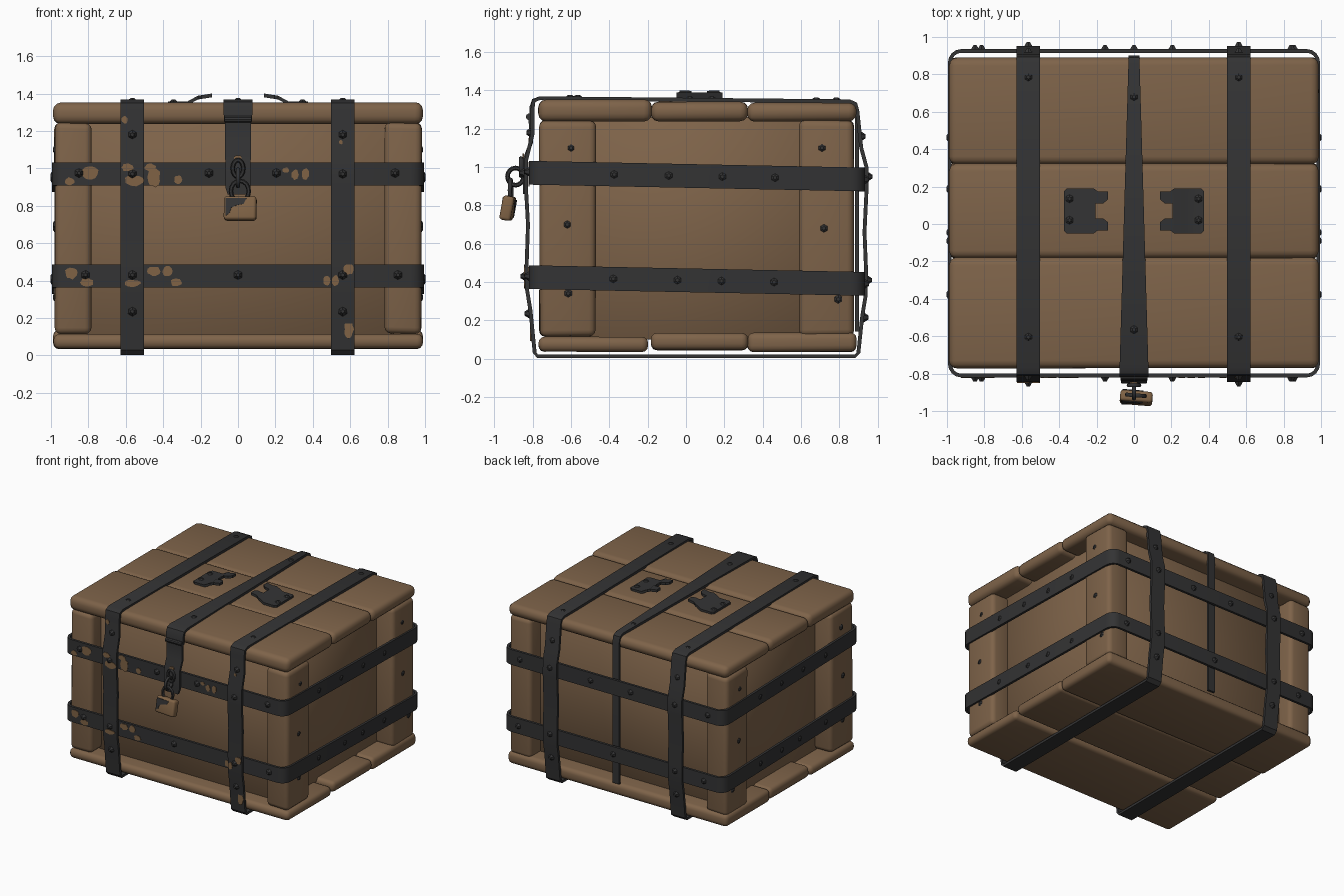
import bpy, bmesh, math, random
from mathutils import Vector, Matrix, Euler

if "Cube" in bpy.data.objects:
    bpy.data.objects.remove(bpy.data.objects["Cube"])

random.seed(4)

def material(name, rgb):
    m = bpy.data.materials.new(name)
    m.diffuse_color = (*rgb, 1)
    m.use_nodes = True
    m.node_tree.nodes["Principled BSDF"].inputs["Base Color"].default_value = m.diffuse_color
    return m

WOOD = material("brown wood", (0.209, 0.125, 0.067))
IRON = material("dark iron", (0.033, 0.033, 0.034))
RUST = material("rust", (0.215, 0.124, 0.06))

def finish(name, bm, mat, angle=35):
    bmesh.ops.recalc_face_normals(bm, faces=bm.faces)
    me = bpy.data.meshes.new(name)
    bm.to_mesh(me)
    bm.free()
    me.materials.append(mat)
    ob = bpy.data.objects.new(name, me)
    bpy.context.collection.objects.link(ob)
    bpy.ops.object.select_all(action='DESELECT')
    ob.select_set(True)
    bpy.context.view_layer.objects.active = ob
    bpy.ops.object.shade_smooth_by_angle(angle=math.radians(angle))
    return ob

def block(name, x, y, z, bevel, mat=WOOD, jitter=0.0, segs=3):
    """Bevelled box given by its (min, max) on each axis."""
    bm = bmesh.new()
    bmesh.ops.create_cube(bm, size=1)
    for v in bm.verts:
        v.co = Vector([(a + b) / 2 + c * (b - a) + random.uniform(-jitter, jitter)
                       for (a, b), c in zip((x, y, z), v.co)])
    bmesh.ops.bevel(bm, geom=bm.edges[:], offset=bevel, segments=segs, profile=0.5, affect='EDGES')
    return finish(name, bm, mat, 50)

def strap(name, path, widths, wdir, thick=0.02, closed=True):
    """Flat metal band along a path; wdir is the direction of its width."""
    bm = bmesh.new()
    pts, wdir, n = [Vector(p) for p in path], Vector(wdir), len(path)
    rings = []
    for i, p in enumerate(pts):
        a = pts[i - 1] if closed or i else p
        b = pts[(i + 1) % n] if closed or i < n - 1 else p
        nor = (b - a).cross(wdir).normalized() * thick / 2
        w = wdir * widths[i]
        rings.append([bm.verts.new(p + s) for s in (nor + w, nor - w, -nor - w, -nor + w)])
    for i in range(n if closed else n - 1):
        r, q = rings[i], rings[(i + 1) % n]
        for k in range(4):
            bm.faces.new((r[k], r[(k + 1) % 4], q[(k + 1) % 4], q[k]))
    if not closed:
        bm.faces.new(rings[0])
        bm.faces.new(rings[-1])
    return finish(name, bm, IRON)

def link(name, center, rx, rz, turn, tube=0.012):
    """Oval chain link standing upright, turned about z."""
    bm = bmesh.new()
    rows = []
    for i in range(16):
        a = math.tau * i / 16
        d = Vector((math.cos(a), 0, math.sin(a)))
        c = Vector((rx * d.x, 0, rz * d.z))
        rows.append([bm.verts.new(c + tube * (d * math.cos(t) + Vector((0, math.sin(t), 0))))
                     for t in [math.tau * k / 6 for k in range(6)]])
    for i in range(16):
        r, q = rows[i], rows[(i + 1) % 16]
        for k in range(6):
            bm.faces.new((r[k], r[(k + 1) % 6], q[(k + 1) % 6], q[k]))
    bm.transform(Matrix.Translation(center) @ Matrix.Rotation(turn, 4, 'Z'))
    return finish(name, bm, IRON, 60)

# lid and bottom boards
for i, (y0, y1, zt, zb) in enumerate([(-0.77, -0.178, 1.352, 0.035), (-0.184, 0.325, 1.342, 0.045),
                                      (0.32, 0.89, 1.335, 0.035)]):
    block(f"lid_board_{i+1}", (-0.988, 0.988), (y0, y1), (1.238, zt), 0.042, jitter=0.002)
    block(f"bottom_board_{i+1}", (-0.988, 0.988), (y0, y1 - 0.02 * (i == 0)), (zb, 0.135 - 0.02 * (i == 0)),
          0.033, jitter=0.002)

# corner posts and deeply recessed wall panels
for s, side in ((-1, "left"), (1, "right")):
    xs = sorted((s * 0.785, s * 0.98))
    block(f"front_post_{side}", xs, (-0.765, -0.47), (0.115, 1.245), 0.035, jitter=0.004)
    block(f"back_post_{side}", xs, (0.59, 0.875), (0.115, 1.245), 0.035, jitter=0.004)
    block(f"side_panel_{side}", sorted((s * 0.78, s * 0.835)), (-0.5, 0.62), (0.1, 1.26), 0.005, segs=1)
block("front_panel", (-0.82, 0.82), (-0.64, -0.58), (0.1, 1.26), 0.005, segs=1)
block("back_panel", (-0.82, 0.82), (0.69, 0.75), (0.1, 1.26), 0.005, segs=1)

# horizontal bands: rounded rectangle that drops slightly to the back
def band_z(z, y):
    return z - 0.035 * (y + 0.82) / 1.75

for name, z in (("upper_band", 0.97), ("lower_band", 0.425)):
    path = []
    for cx, cy, a0 in ((0.925, 0.86, 0), (-0.925, 0.86, 90), (-0.925, -0.745, 180), (0.925, -0.745, 270)):
        for k in range(5):
            a = math.radians(a0 + k * 22.5)
            path.append((cx + 0.06 * math.cos(a), cy + 0.065 * math.sin(a)))
    path = [(x, y, band_z(z, y)) for x, y in path]
    strap(name, path, [0.062] * len(path), (0, 0, 1))

# vertical bands wrapped over the horizontal ones
loop = [(-0.775, 0.012), (-0.79, 0.03), (-0.812, 0.25), (-0.83, 0.36), (-0.832, 0.49),
        (-0.825, 0.7), (-0.836, 0.9), (-0.836, 1.03), (-0.802, 1.17), (-0.802, 1.3), (-0.795, 1.345),
        (-0.765, 1.359), (0.855, 1.343), (0.885, 1.33), (0.895, 1.29), (0.915, 1.1), (0.942, 1.0), (0.942, 0.87),
        (0.932, 0.66), (0.94, 0.46), (0.938, 0.33), (0.92, 0.22), (0.9, 0.03), (0.882, 0.012)]
for x, side in ((-0.565, "left"), (0.56, "right")):
    strap(f"vertical_band_{side}", [(x, y, z) for y, z in loop], [0.063] * len(loop), (1, 0, 0))

# tapered centre strap over the lid and down the back, hasp at the front
mid = [(-0.808, 1.25, .075), (-0.808, 1.31, .077), (-0.795, 1.348, .077), (-0.765, 1.359, .077),
       (0.855, 1.343, .03), (0.882, 1.33, .03), (0.892, 1.29, .03), (0.892, 0.14, .03)]
strap("centre_strap", [(0, y, z) for y, z, w in mid], [w for y, z, w in mid], (1, 0, 0), closed=False)
hasp = [(-0.842, 0.86, .055), (-0.842, 0.9, .068), (-0.842, 1.04, .068), (-0.808, 1.13, .07), (-0.812, 1.26, .07)]
strap("hasp", [(0, y, z) for y, z, w in hasp], [w for y, z, w in hasp], (1, 0, 0), closed=False)
bm = bmesh.new()
bmesh.ops.create_cone(bm, cap_ends=True, segments=10, radius1=0.018, radius2=0.018, depth=0.145,
                      matrix=Matrix.Translation((0, -0.818, 1.262)) @ Matrix.Rotation(math.pi / 2, 4, 'Y'))
finish("hasp_hinge", bm, IRON)

# chain links and padlock
link("chain_link_1", (0, -0.862, 1.0), 0.028, 0.045, 0)
link("chain_link_2", (0, -0.89, 0.95), 0.042, 0.045, math.pi / 2)
link("lock_shackle", (0.01, -0.916, 0.878), 0.048, 0.055, -0.08)
pose = Matrix.Translation((0.012, -0.93, 0.785)) @ Euler((-0.18, 0, -0.08)).to_matrix().to_4x4()
body = block("padlock_body", (-0.087, 0.087), (-0.03, 0.03), (-0.064, 0.064), 0.016, RUST)
body.data.transform(pose)
for name, y in (("padlock_iron_patch_front", -0.031), ("padlock_iron_patch_back", 0.031)):
    bm = bmesh.new()
    f = bm.faces.new([bm.verts.new((x, y - 0.003, z)) for x, z in (
        (-0.076, 0.05), (-0.076, -0.045), (-0.055, -0.03), (-0.045, 0.0), (-0.02, 0.012), (0.02, 0.02), (0.035, 0.05))])
    for v in bmesh.ops.extrude_face_region(bm, geom=[f])["geom"]:
        if isinstance(v, bmesh.types.BMVert):
            v.co.y += 0.006
    bm.transform(pose)
    finish(name, bm, IRON)

# lid handle brackets: plate that rises into two claws
outline = [(0.375, -0.035), (0.36, -0.05), (0.215, -0.05), (0.195, -0.035), (0.14, -0.035), (0.14, 0.01),
           (0.165, 0.03), (0.205, 0.03), (0.205, 0.11), (0.165, 0.11), (0.14, 0.13), (0.14, 0.175),
           (0.195, 0.175), (0.215, 0.19), (0.36, 0.19), (0.375, 0.175)]
for s, side in ((-1, "left"), (1, "right")):
    bm = bmesh.new()
    f = bm.faces.new([bm.verts.new((s * x, y, 1.338)) for x, y in outline])
    for cut in (0.27, 0.215):
        bmesh.ops.bisect_plane(bm, geom=bm.verts[:] + bm.edges[:] + bm.faces[:],
                               plane_co=(s * cut, 0, 0), plane_no=(1, 0, 0))
    top = bmesh.ops.extrude_face_region(bm, geom=bm.faces[:])["geom"]
    for v in top:
        if isinstance(v, bmesh.types.BMVert):
            v.co.z += 0.02
    for v in bm.verts:
        t = abs(v.co.x)
        v.co.z += 0.03 * min(1, max(0, (0.27 - t) / 0.055)) + 0.012 * max(0, (0.215 - t) / 0.075)
    finish(f"lid_bracket_{side}", bm, IRON)

# rivets: six-sided studs, each a position and an outward direction
rivets = []
for x in (-0.85, -0.155, 0.205, 0.84):
    rivets += [((x, -0.82, 0.975), (0, -1, 0)), ((x, 0.933, 0.935), (0, 1, 0))]
for x in (-0.815, 0.0, 0.855):
    rivets += [((x, -0.82, 0.43), (0, -1, 0)), ((x, 0.933, 0.39), (0, 1, 0))]
for x in (-0.565, 0.56):
    for z, yf, yb in ((0.97, -0.845, 0.95), (0.43, -0.841, 0.947), (0.235, -0.82, 0.93), (1.18, -0.811, 0.915)):
        rivets += [((x, yf, z), (0, -1, 0)), ((x, yb, z - 0.02), (0, 1, 0))]
    rivets += [((x, y, z), (0, 0, 1)) for y, z in ((-0.605, 1.366), (0.785, 1.352))]
rivets += [((0, -0.565, 1.366), (0, 0, 1)), ((0, 0.68, 1.353), (0, 0, 1))]
for s in (-1, 1):
    d = (s, 0, 0)
    rivets += [((s * 0.994, y, band_z(0.97, y)), d) for y in (-0.375, -0.09, 0.19, 0.465)]
    rivets += [((s * 0.994, y, band_z(0.425, y)), d) for y in (-0.38, -0.045, 0.185, 0.46)]
    rivets += [((s * 0.98, y, z), d) for y, z in ((-0.6, 1.1), (-0.62, 0.7), (-0.615, 0.34),
                                                 (0.71, 1.1), (0.72, 0.68), (0.795, 0.31))]
    rivets += [((s * 0.345, y, 1.357), (0, 0, 1)) for y in (0.02, 0.135)]
bm = bmesh.new()
for pos, d in rivets:
    h = 0.012 if abs(d[0]) else 0.014 if d[2] else 0.026
    mat = Matrix.Translation(pos) @ Vector(d).to_track_quat('Z', 'Y').to_matrix().to_4x4()
    bmesh.ops.create_cone(bm, cap_ends=True, segments=6, radius1=0.027, radius2=0.01, depth=h,
                          matrix=mat @ Matrix.Translation((0, 0, h / 2 - 0.003)))
finish("rivets", bm, IRON, 20)

# rust patches: thin wobbly plates on the front ironwork (x, z, half width, half height, y)
H, V = -0.820, -0.846
patches = [(-0.79, 0.975, .045, .035, H), (-0.9, 0.93, .025, .022, H), (-0.45, 0.955, .035, .055, H),
           (-0.47, 1.005, .03, .02, H), (-0.32, 0.94, .022, .022, H), (0.255, 0.99, .018, .015, H),
           (0.305, 0.965, .02, .028, H), (0.36, 0.97, .02, .03, H), (-0.555, 0.935, .05, .03, V),
           (-0.59, 1.005, .033, .022, V), (-0.892, 0.44, .033, .032, H), (-0.81, 0.39, .035, .025, H),
           (-0.45, 0.45, .035, .025, H), (-0.375, 0.45, .028, .03, H), (-0.33, 0.39, .03, .022, H),
           (-0.565, 0.385, .045, .02, -0.842), (0.475, 0.40, .018, .028, H), (0.52, 0.40, .02, .03, -0.842),
           (0.59, 0.46, .028, .03, -0.843), (0.593, 0.14, .025, .05, -0.811), (0.55, 1.14, .01, .012, -0.82),
           (-0.605, 1.26, .017, .02, -0.812), (0.0, 1.055, .022, .016, -0.85)]
bm = bmesh.new()
for x, z, rx, rz, y in patches:
    rim = []
    for k in range(14):
        a, w = math.tau * k / 14, random.uniform(0.85, 1.1)
        rim.append((x + rx * w * math.cos(a), z + rz * w * math.sin(a)))
    front = [bm.verts.new((px, y - 0.003, pz)) for px, pz in rim]
    back = [bm.verts.new((px, y + 0.004, pz)) for px, pz in rim]
    bm.faces.new(front)
    bm.faces.new(back[::-1])
    for k in range(14):
        j = (k + 1) % 14
        bm.faces.new((front[k], back[k], back[j], front[j]))
finish("rust_patches", bm, RUST)
